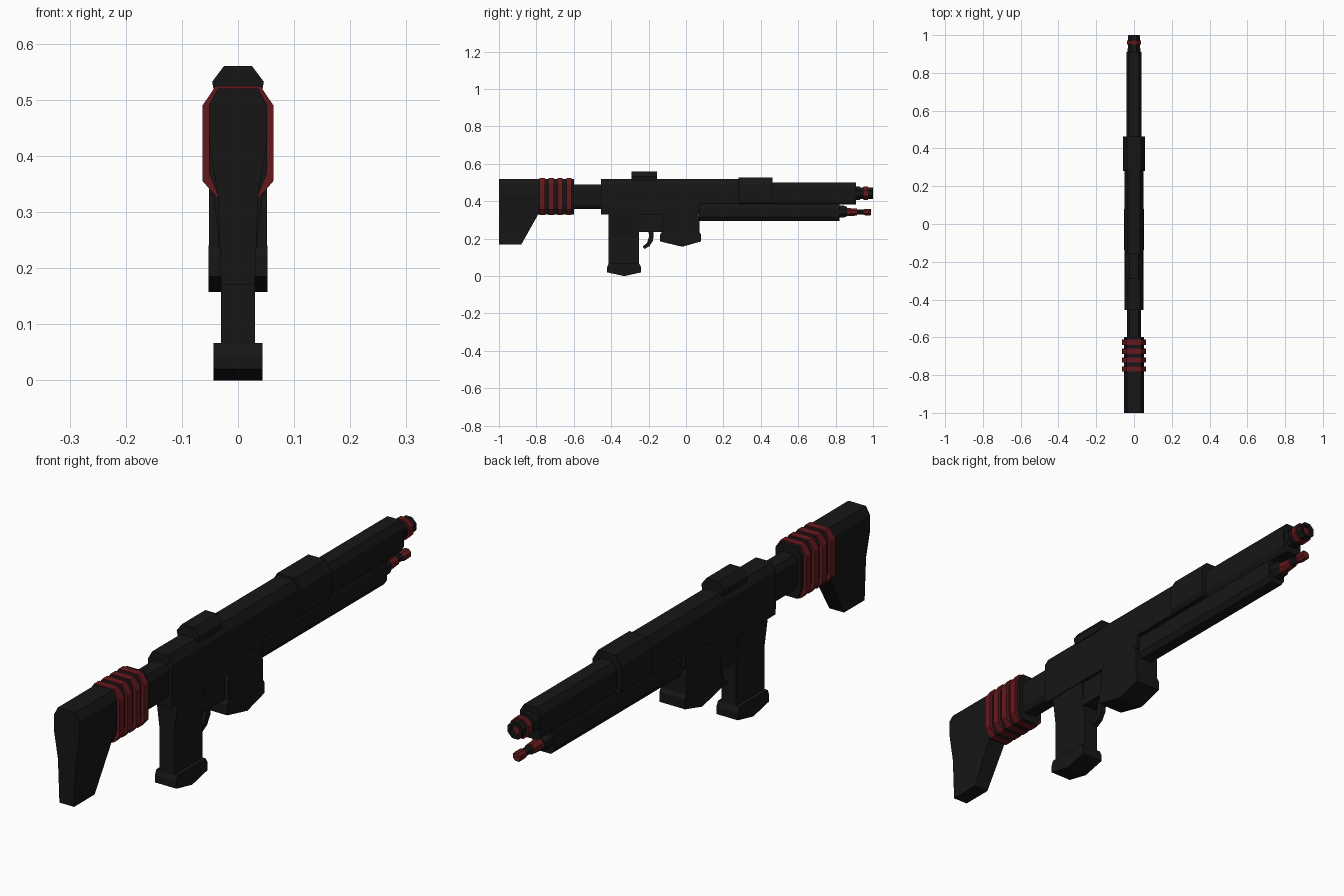
import bpy, bmesh, math

def material(name, rgb):
    m = bpy.data.materials.new(name)
    m.diffuse_color = (*rgb, 1)
    return m

BLACK = material("matte_black", (0.008, 0.008, 0.008))
RED = material("dark_red", (0.13, 0.01, 0.012))

def finish(name, bm, mat):
    bmesh.ops.recalc_face_normals(bm, faces=bm.faces)
    me = bpy.data.meshes.new(name)
    bm.to_mesh(me)
    bm.free()
    me.materials.append(mat)
    ob = bpy.data.objects.new(name, me)
    bpy.context.collection.objects.link(ob)
    return ob

def loft(name, rings, mat=BLACK):
    """Skin matching closed rings of points and cap both ends."""
    bm = bmesh.new()
    vs = [[bm.verts.new(p) for p in r] for r in rings]
    n = len(vs[0])
    for a, b in zip(vs, vs[1:]):
        for i in range(n):
            j = (i + 1) % n
            bm.faces.new((a[i], a[j], b[j], b[i]))
    bm.faces.new(vs[0])
    bm.faces.new(vs[-1])
    return finish(name, bm, mat)

def along_y(name, half, y0, y1, mat=BLACK):
    """Mirror a half cross-section (x, z) and extrude it along y."""
    sec = half + [(-x, z) for x, z in reversed(half)]
    return loft(name, [[(x, y, z) for x, z in sec] for y in (y0, y1)], mat)

def along_x(name, profile, hw, mat=BLACK):
    """Extrude a side profile (y, z) symmetrically in x."""
    return loft(name, [[(x, y, z) for y, z in profile] for x in (-hw, hw)], mat)

def slices(name, levels, mat=BLACK):
    """Stack rectangles (z, y0, y1, half width)."""
    return loft(name, [[(-w, a, z), (w, a, z), (w, b, z), (-w, b, z)]
                       for z, a, b, w in levels], mat)

def lathe(name, profile, zc, sides=8, mat=BLACK):
    """Turn (y, radius) points around an axis parallel to y."""
    ang = [2 * math.pi * (i + 0.5) / sides for i in range(sides)]
    return loft(name, [[(r * math.cos(t), y, zc + r * math.sin(t)) for t in ang]
                       for y, r in profile], mat)

# Stock: tapering butt, ringed sleeve core, neck
slices("butt_stock", [(0.17, -1, -0.88, 0.03), (0.33, -1, -0.79, 0.036),
                      (0.43, -1, -0.79, 0.052), (0.49, -1, -0.79, 0.052),
                      (0.52, -1, -0.79, 0.036)])
along_y("stock_sleeve", [(0.036, 0.33), (0.052, 0.37), (0.052, 0.49), (0.036, 0.52)], -0.79, -0.598)
along_y("stock_neck", [(0.025, 0.36), (0.037, 0.38), (0.037, 0.47), (0.025, 0.49)], -0.6, -0.45)
for i in range(4):
    y = -0.768 + 0.0475 * i
    along_y(f"stock_ring_{i + 1}", [(0.038, 0.326), (0.063, 0.355), (0.063, 0.49), (0.04, 0.524)],
            y - 0.014, y + 0.014, RED)

# Receiver, sight and handguard
along_y("receiver", [(0.047, 0.33), (0.049, 0.36), (0.049, 0.49), (0.032, 0.52)], -0.455, 0.075)
along_y("upper_receiver", [(0.047, 0.385), (0.049, 0.4), (0.049, 0.49), (0.032, 0.52)], 0.07, 0.29)
along_y("top_sight", [(0.042, 0.51), (0.046, 0.532), (0.025, 0.56)], -0.292, -0.155)
along_y("handguard", [(0.048, 0.385), (0.058, 0.4), (0.058, 0.49), (0.036, 0.527)], 0.28, 0.462)

# Barrel shroud and lower tube
along_y("barrel_shroud", [(0.028, 0.382), (0.041, 0.405), (0.041, 0.475), (0.026, 0.5)], 0.45, 0.91)
along_y("lower_tube", [(0.022, 0.295), (0.036, 0.315), (0.036, 0.365), (0.03, 0.386)], 0.07, 0.82)

# Muzzle with recessed red bore
lathe("muzzle", [(0.89, 0.038), (0.93, 0.038), (0.93, 0.033), (0.998, 0.033),
                 (1.0, 0.031), (1.0, 0.02), (0.975, 0.02)], 0.443)
lathe("muzzle_ring", [(0.95, 0.04), (0.972, 0.04)], 0.443, mat=RED)
lathe("muzzle_bore", [(0.97, 0.0195), (0.985, 0.0195)], 0.443, mat=RED)

# Rod under the barrel
lathe("rod_boss", [(0.81, 0.034), (0.845, 0.034), (0.862, 0.026)], 0.345)
lathe("rod_collar", [(0.86, 0.024), (0.913, 0.02)], 0.342, mat=RED)
lathe("rod_shaft", [(0.9, 0.015), (0.96, 0.015)], 0.342)
lathe("rod_tip", [(0.948, 0.015), (0.958, 0.019), (0.985, 0.019), (0.99, 0.015)], 0.342, mat=RED)

# Grip with flared foot
slices("grip", [(0.04, -0.415, -0.25, 0.03), (0.22, -0.415, -0.25, 0.03),
                (0.34, -0.415, -0.25, 0.045)])
along_x("grip_foot", [(-0.422, 0.02), (-0.33, 0.0), (-0.24, 0.02), (-0.24, 0.047),
                      (-0.25, 0.066), (-0.414, 0.066), (-0.422, 0.047)], 0.044)

# Trigger and its housing
along_x("trigger_housing", [(-0.26, 0.235), (-0.12, 0.235), (-0.12, 0.34), (-0.26, 0.34)], 0.035)
along_x("trigger", [(-0.2, 0.24), (-0.172, 0.24), (-0.176, 0.19), (-0.195, 0.16),
                    (-0.222, 0.145), (-0.232, 0.158), (-0.208, 0.178), (-0.198, 0.21)], 0.01)

# Magazine well with arched top, and magazine foot
arch = [(-0.028 + 0.1 * math.cos(math.radians(a)), 0.31 + 0.07 * math.sin(math.radians(a)))
        for a in range(0, 181, 20)]
along_x("magazine_well", [(-0.128, 0.2), (0.072, 0.2)] + arch, 0.0515)
along_x("magazine_foot", [(-0.138, 0.185), (-0.02, 0.157), (0.08, 0.185), (0.08, 0.222),
                          (0.07, 0.24), (-0.126, 0.24), (-0.138, 0.222)], 0.0525)
